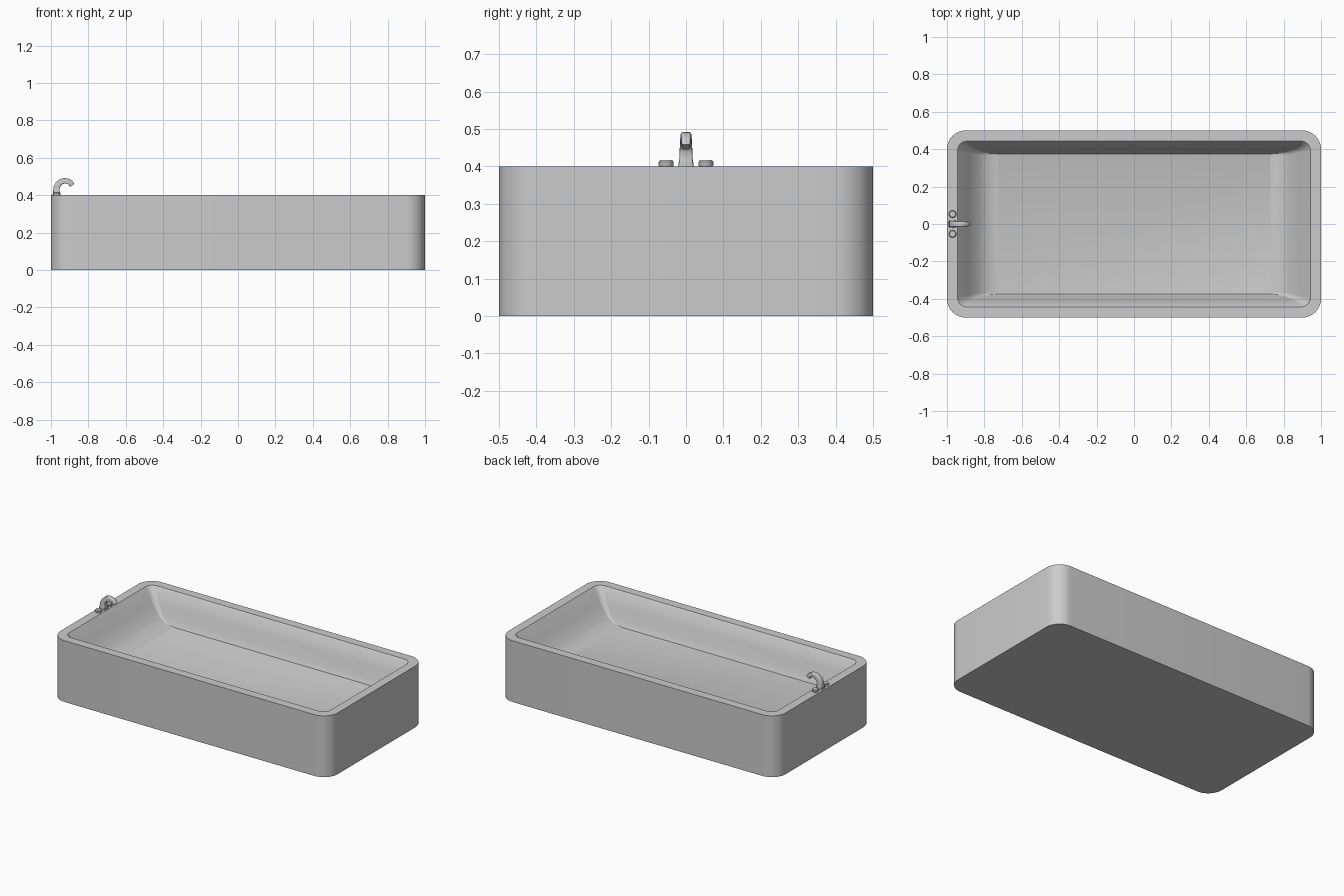
import bpy, bmesh
from math import sin, cos, pi, radians
from mathutils import Vector

if "Cube" in bpy.data.objects:
    bpy.data.objects.remove(bpy.data.objects["Cube"])


def finish(name, bm, angle=35):
    bmesh.ops.recalc_face_normals(bm, faces=bm.faces)
    me = bpy.data.meshes.new(name)
    bm.to_mesh(me)
    bm.free()
    ob = bpy.data.objects.new(name, me)
    bpy.context.collection.objects.link(ob)
    bpy.ops.object.select_all(action='DESELECT')
    ob.select_set(True)
    bpy.context.view_layer.objects.active = ob
    bpy.ops.object.shade_smooth_by_angle(angle=radians(angle))
    return ob


def rounded_rect(hx, hy, r, seg):
    pts = []
    for i, (sx, sy) in enumerate([(1, 1), (-1, 1), (-1, -1), (1, -1)]):
        for k in range(seg + 1):
            a = (i + k / seg) * pi / 2
            pts.append((sx * (hx - r) + r * cos(a), sy * (hy - r) + r * sin(a)))
    return pts


def loft(bm, rings):
    loops = [[bm.verts.new(p) for p in ring] for ring in rings]
    n = len(loops[0])
    for a, b in zip(loops, loops[1:]):
        for i in range(n):
            j = (i + 1) % n
            bm.faces.new((a[i], a[j], b[j], b[i]))
    bm.faces.new(loops[0])
    bm.faces.new(loops[-1])


# Tub: outer shell, flat rim, then basin curving down to the raised floor
sections = [  # half x, half y, corner radius, z
    (1.0, 0.5, 0.1, 0.0), (1.0, 0.5, 0.1, 0.4),
    (0.943, 0.443, 0.05, 0.4), (0.937, 0.437, 0.046, 0.394),
    (0.885, 0.41, 0.03, 0.31), (0.83, 0.388, 0.02, 0.242),
    (0.78, 0.378, 0.012, 0.21), (0.73, 0.374, 0.006, 0.2)]
bm = bmesh.new()
loft(bm, [[(x, y, z) for x, y in rounded_rect(hx, hy, r, 10)]
          for hx, hy, r, z in sections])
finish("bathtub", bm)

# Spout: rounded rectangular section swept along a hook, tapering to the tip
path = [Vector((x, 0, z)) for x, z in [
    (-0.970, 0.400), (-0.971, 0.420), (-0.970, 0.440), (-0.962, 0.458),
    (-0.948, 0.471), (-0.930, 0.477), (-0.911, 0.475), (-0.895, 0.466), (-0.886, 0.452)]]
bm = bmesh.new()
rings = []
for i, p in enumerate(path):
    t = (path[min(i + 1, len(path) - 1)] - path[max(i - 1, 0)]).normalized()
    side = Vector((t.z, 0, -t.x))
    f = i / (len(path) - 1)
    half_w, half_t = 0.019 - 0.008 * f, 0.018 - 0.005 * f
    rings.append([p + side * u + Vector((0, v, 0))
                  for u, v in rounded_rect(half_t, half_w, 0.005, 3)])
loft(bm, rings)
finish("spout", bm)

# Spout base collar
bm = bmesh.new()
loft(bm, [[(x - 0.97, y, z) for x, y in rounded_rect(0.021, 0.0195, 0.006, 3)]
          for z in (0.4, 0.41)])
finish("spout_base", bm)

# Tap knobs on both sides of the spout
for label, s in (("left", 1), ("right", -1)):
    bm = bmesh.new()
    loft(bm, [[(-0.97 + r * cos(k * pi / 12), s * 0.053 + r * sin(k * pi / 12), z)
               for k in range(24)]
              for r, z in [(0.018, 0.4), (0.02, 0.403), (0.02, 0.412), (0.016, 0.417)]])
    finish("tap_knob_" + label, bm)
